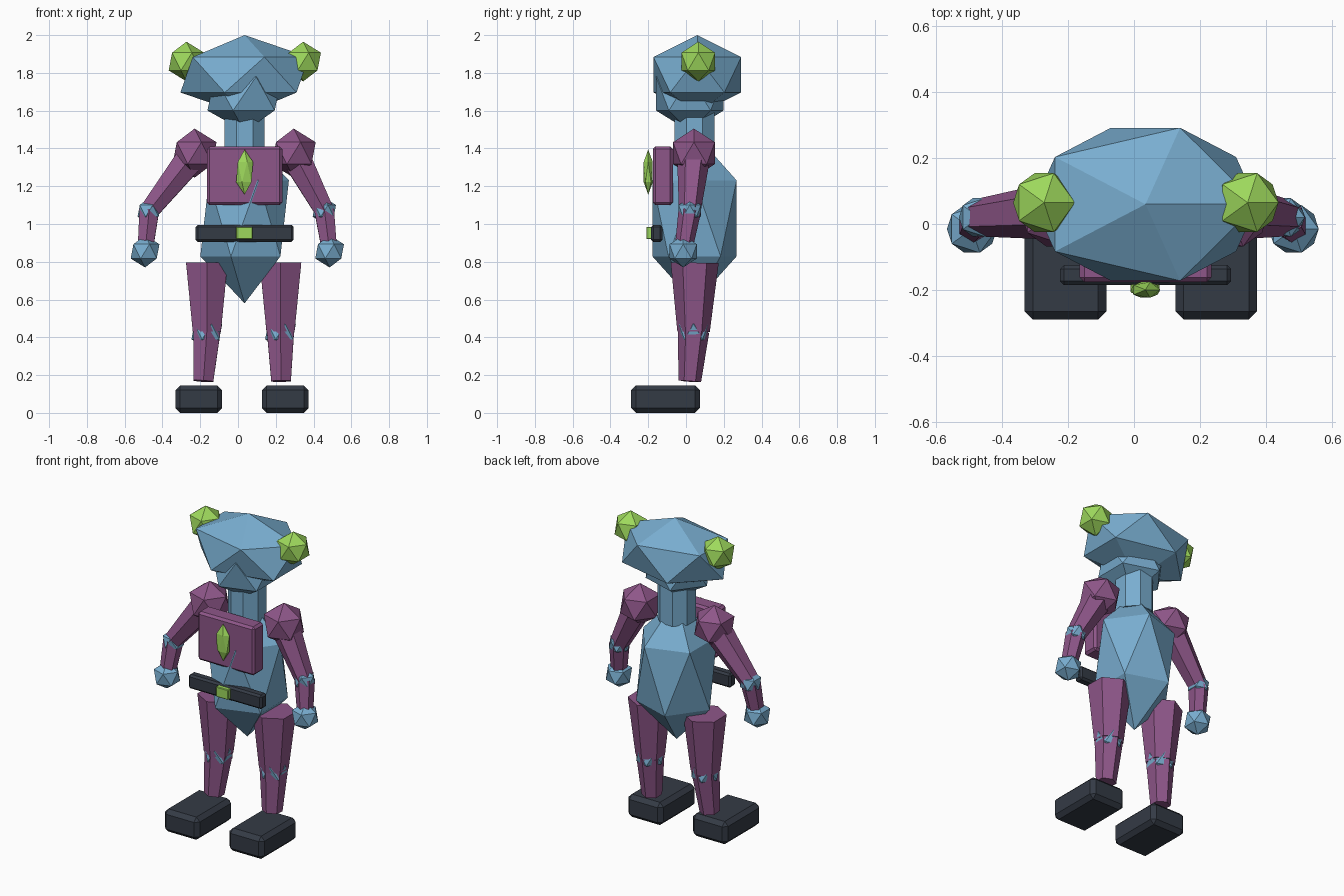
import bpy
import math
from mathutils import Vector

cube = bpy.data.objects.get("Cube")
if cube:
    bpy.data.objects.remove(cube, do_unlink=True)


def material(name, rgb):
    mat = bpy.data.materials.new(name)
    mat.use_nodes = True
    mat.diffuse_color = (*rgb, 1)
    mat.node_tree.nodes["Principled BSDF"].inputs["Base Color"].default_value = (*rgb, 1)
    return mat


BLUE = material("sky blue", (0.19, 0.42, 0.63))
GREEN = material("lime green", (0.34, 0.69, 0.107))
PURPLE = material("plum purple", (0.27, 0.093, 0.25))
DARK = material("dark slate", (0.034, 0.043, 0.06))


def finish(name, mat):
    obj = bpy.context.object
    obj.name = name
    obj.data.materials.append(mat)
    return obj


def gem(name, mat, centre, size):
    """Twenty-sided faceted ball, stretched to size (radii)."""
    bpy.ops.mesh.primitive_ico_sphere_add(subdivisions=1, radius=1, location=centre)
    obj = finish(name, mat)
    obj.scale = size if isinstance(size, tuple) else (size,) * 3
    return obj


def block(name, mat, low, high, bevel):
    """Chamfered box between two corners."""
    low, high = Vector(low), Vector(high)
    bpy.ops.mesh.primitive_cube_add(size=1, location=(low + high) / 2)
    obj = finish(name, mat)
    for v in obj.data.vertices:
        v.co = Vector([c * s for c, s in zip(v.co, high - low)])
    mod = obj.modifiers.new("chamfer", "BEVEL")
    mod.width = bevel
    mod.segments = 1
    return obj


def limb(name, mat, bottom, top, r_bottom, r_top, sides=6):
    """Tapered prism from bottom to top."""
    bottom, top = Vector(bottom), Vector(top)
    axis = top - bottom
    bpy.ops.mesh.primitive_cone_add(vertices=sides, radius1=r_bottom, radius2=r_top,
                                    depth=axis.length, location=(bottom + top) / 2)
    obj = finish(name, mat)
    obj.rotation_euler = Vector((0, 0, 1)).rotation_difference(axis).to_euler()
    return obj


MID = 0.035  # body centre line

# Head, muzzle, neck and body
gem("head", BLUE, (MID, 0.06, 1.79), (0.38, 0.273, 0.21))
gem("muzzle", BLUE, (MID, 0.02, 1.69), (0.22, 0.21, 0.2))
neck = limb("neck", BLUE, (MID, 0.045, 1.35), (MID, 0.045, 1.6), 0.114, 0.114, 8)
neck.rotation_euler.z = math.pi / 8
gem("torso", BLUE, (MID, 0.045, 1.03), (0.262, 0.262, 0.45))

# Chest plate, gem, belt and buckle
block("chest_plate", PURPLE, (-0.165, -0.176, 1.1), (0.235, -0.07, 1.41), 0.014)
gem("chest_gem", GREEN, (MID, -0.2, 1.275), (0.05, 0.028, 0.12))
block("belt", DARK, (-0.225, -0.185, 0.905), (0.295, -0.125, 0.995), 0.012)
block("buckle", GREEN, (-0.01, -0.21, 0.92), (0.077, -0.175, 0.985), 0.004)

# Limbs, with the x positions of each side's joints
POSE = {
    "right": dict(ear=-0.273, shoulder=-0.23, elbow=-0.47, hand=-0.492,
                  hip=-0.165, knee=-0.165, ankle=-0.183, foot=-0.208),
    "left": dict(ear=0.345, shoulder=0.295, elbow=0.457, hand=0.485,
                 hip=0.225, knee=0.225, ankle=0.228, foot=0.25),
}
for side, x in POSE.items():
    gem(side + "_ear", GREEN, (x["ear"], 0.065, 1.86), 0.105)

    shoulder = (x["shoulder"], 0.042, 1.375)
    elbow = (x["elbow"], 0.02, 1.07)
    hand = (x["hand"], -0.015, 0.855)
    gem(side + "_shoulder", PURPLE, shoulder, 0.13)
    limb(side + "_upper_arm", PURPLE, elbow, shoulder, 0.058, 0.09)
    gem(side + "_elbow", BLUE, elbow, 0.069)
    limb(side + "_forearm", PURPLE, hand, elbow, 0.046, 0.06)
    gem(side + "_hand", BLUE, hand, 0.085)

    hip = (x["hip"], 0.046, 0.795)
    knee = (x["knee"], 0.04, 0.43)
    ankle = (x["ankle"], 0.02, 0.168)
    limb(side + "_thigh", PURPLE, knee, hip, 0.086, 0.127)
    gem(side + "_knee", BLUE, knee, 0.091)
    limb(side + "_shin", PURPLE, ankle, knee, 0.06, 0.083)
    block(side + "_foot", DARK, (x["foot"] - 0.124, -0.29, 0),
          (x["foot"] + 0.124, 0.073, 0.145), 0.025)
